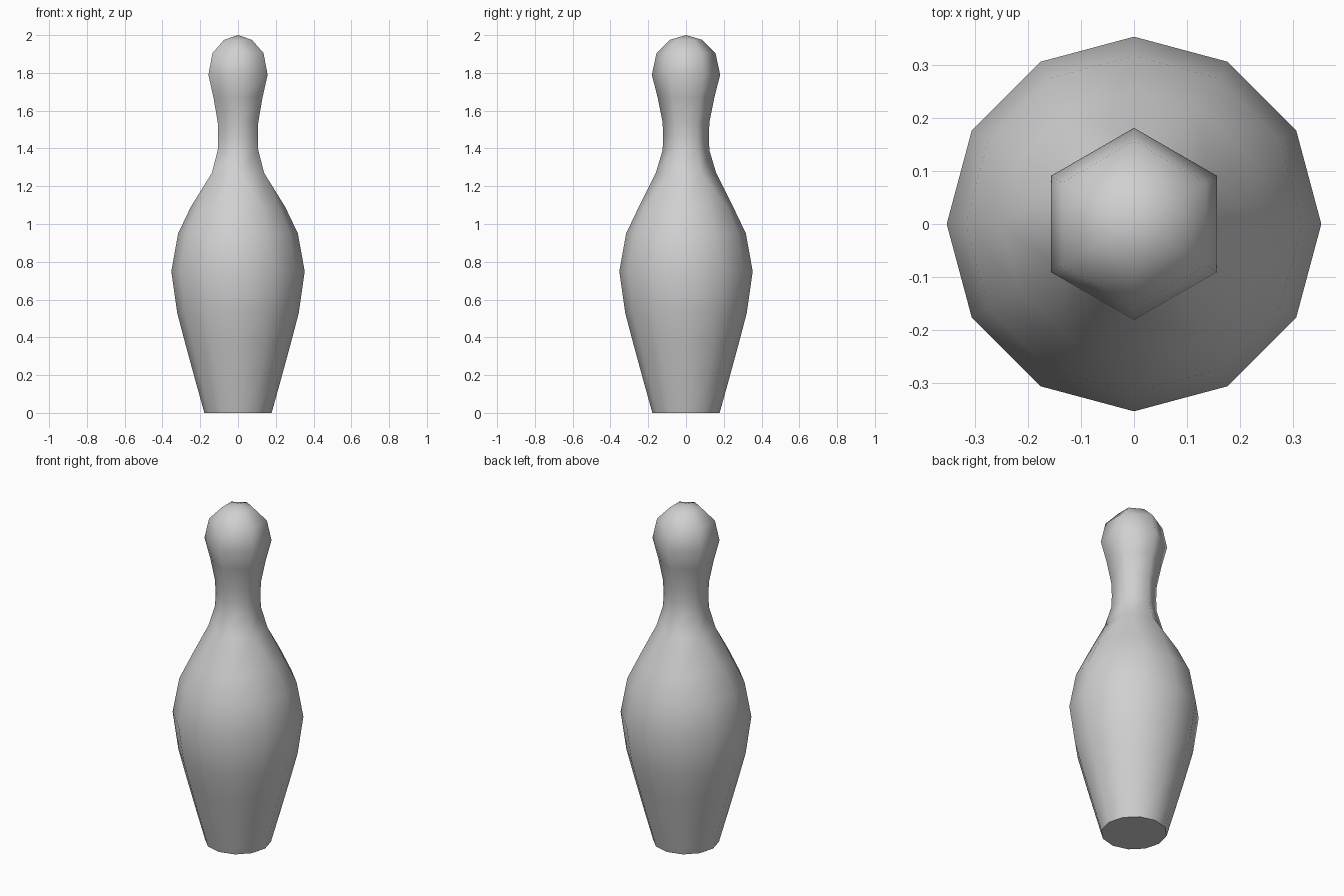
import bpy
import bmesh
from math import cos, sin, pi, radians

cube = bpy.data.objects.get("Cube")
if cube:
    bpy.data.objects.remove(cube, do_unlink=True)

# Profiles as (height, radius): twelve-sided belly, six-sided neck and head
BELLY = [(0, .178), (.19, .231), (.37, .28), (.53, .322),
         (.75, .353), (.95, .317), (1.09, .25)]
NECK_HEAD = [(1.27, .16), (1.39, .124), (1.46, .121), (1.54, .124),
             (1.67, .15), (1.79, .181), (1.905, .156), (1.975, .085)]
TOP = 2.0


def ring(bm, z, radius, sides):
    # Every ring starts on the +y axis so that corners line up
    angles = [pi / 2 + 2 * pi * i / sides for i in range(sides)]
    return [bm.verts.new((radius * cos(a), radius * sin(a), z)) for a in angles]


def bridge(bm, low, high):
    n, m = len(low), len(high)
    if n == m:
        for i in range(n):
            j = (i + 1) % n
            bm.faces.new((low[i], low[j], high[j], high[i]))
        return
    # Two lower sides meet one upper side
    for i in range(m):
        a, b, c = low[2 * i], low[2 * i + 1], low[(2 * i + 2) % n]
        h, k = high[i], high[(i + 1) % m]
        bm.faces.new((a, b, h))
        bm.faces.new((b, k, h))
        bm.faces.new((b, c, k))


# Pin body
bm = bmesh.new()
rings = [ring(bm, z, r, 12) for z, r in BELLY]
rings += [ring(bm, z, r, 6) for z, r in NECK_HEAD]
for low, high in zip(rings, rings[1:]):
    bridge(bm, low, high)

# Flat base and pointed crown
bm.faces.new(rings[0][::-1])
crown = bm.verts.new((0, 0, TOP))
last = rings[-1]
for i in range(len(last)):
    bm.faces.new((last[i], last[(i + 1) % len(last)], crown))
bmesh.ops.recalc_face_normals(bm, faces=bm.faces)

mesh = bpy.data.meshes.new("bowling_pin")
bm.to_mesh(mesh)
bm.free()
pin = bpy.data.objects.new("bowling_pin", mesh)
bpy.context.collection.objects.link(pin)

# Plain light grey
grey = bpy.data.materials.new("light_grey")
grey.use_nodes = True
colour = (.63, .63, .63, 1)
grey.diffuse_color = colour
for node in grey.node_tree.nodes:
    if node.type == "BSDF_PRINCIPLED":
        node.inputs["Base Color"].default_value = colour
mesh.materials.append(grey)

# Smooth sides with a crisp base rim
bpy.ops.object.select_all(action="DESELECT")
pin.select_set(True)
bpy.context.view_layer.objects.active = pin
bpy.ops.object.shade_smooth_by_angle(angle=radians(65))
